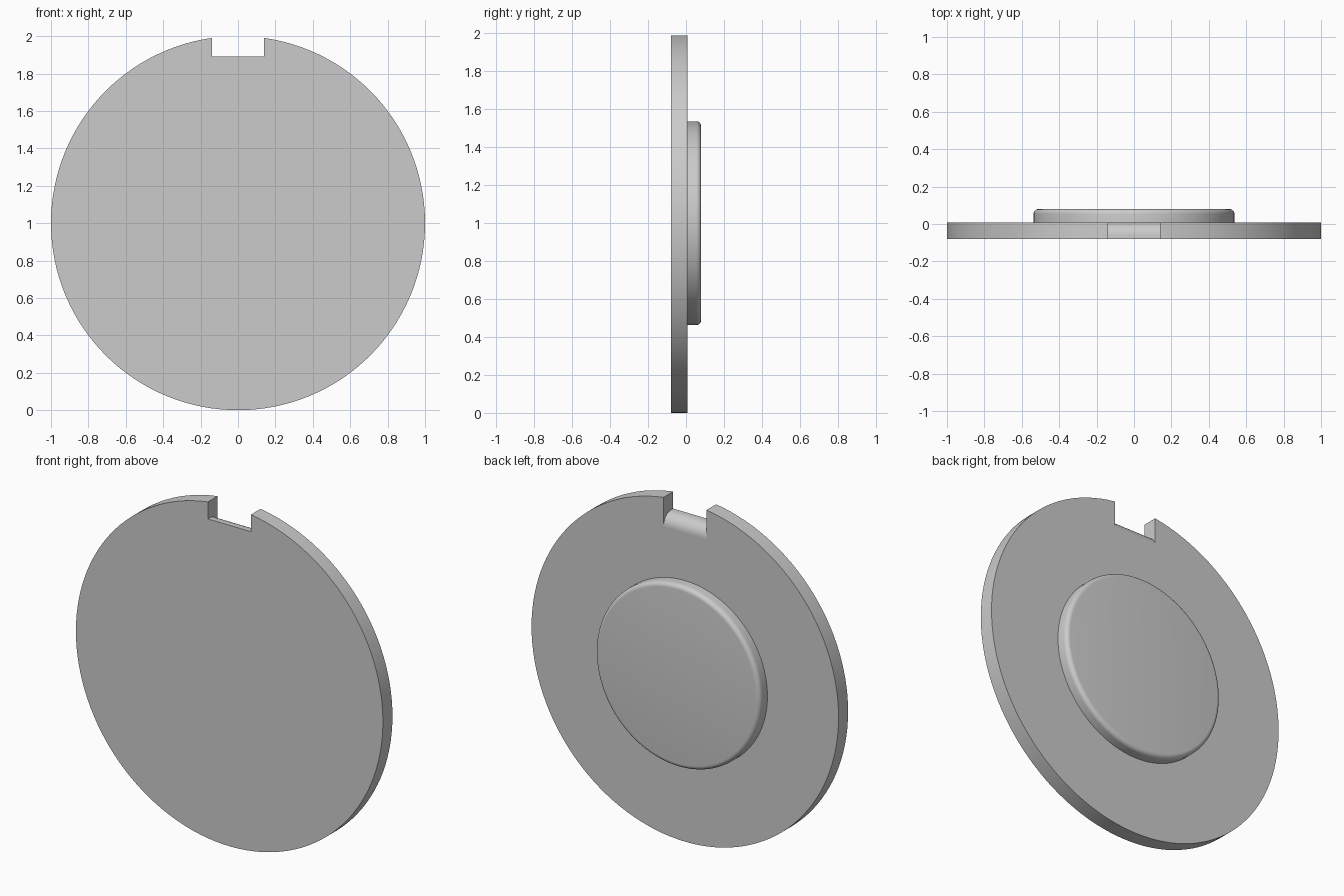
import bpy, bmesh, math
from mathutils import Matrix

if "Cube" in bpy.data.objects:
    bpy.data.objects.remove(bpy.data.objects["Cube"], do_unlink=True)

SEGMENTS = 128
FRONT, MID, BACK = -0.08, 0.009, 0.08

grey = bpy.data.materials.new("light grey")
grey.use_nodes = True
colour = (0.6, 0.6, 0.6, 1)
grey.diffuse_color = colour
grey.node_tree.nodes["Principled BSDF"].inputs["Base Color"].default_value = colour


def add_object(name, bm):
    bmesh.ops.recalc_face_normals(bm, faces=bm.faces)
    mesh = bpy.data.meshes.new(name)
    bm.to_mesh(mesh)
    bm.free()
    mesh.materials.append(grey)
    obj = bpy.data.objects.new(name, mesh)
    bpy.context.collection.objects.link(obj)
    return obj


def disc(name, radius, y0, y1, fillet=0):
    """Upright disc facing along y, with an optional rounded back rim."""
    bm = bmesh.new()
    turn = Matrix.Translation((0, (y0 + y1) / 2, 1)) @ Matrix.Rotation(math.pi / 2, 4, "X")
    bmesh.ops.create_cone(bm, cap_ends=True, segments=SEGMENTS, radius1=radius,
                          radius2=radius, depth=y1 - y0, matrix=turn)
    if fillet:
        rim = [e for e in bm.edges if all(v.co.y > y1 - 0.001 for v in e.verts)]
        bmesh.ops.bevel(bm, geom=rim, offset=fillet, segments=6, profile=0.5, affect="EDGES")
    return add_object(name, bm)


def activate(obj):
    bpy.ops.object.select_all(action="DESELECT")
    obj.select_set(True)
    bpy.context.view_layer.objects.active = obj


# Main plate and raised boss on the back
plate = disc("plate", 1.0, FRONT, MID)
boss = disc("boss", 0.537, MID - 0.01, BACK, fillet=0.026)

# Notch cutter: the floor rolls over in a quarter round towards the back
half_width, floor, radius = 0.14, 1.89, 0.07
profile = [(FRONT - 0.1, 2.2), (FRONT - 0.1, floor)]
for i in range(13):
    a = math.pi / 2 * i / 12
    profile.append((MID - radius + radius * math.sin(a), floor - radius + radius * math.cos(a)))
profile += [(MID + 0.1, floor - radius), (MID + 0.1, 2.2)]
bm = bmesh.new()
side = bm.faces.new([bm.verts.new((-half_width, y, z)) for y, z in profile])
grown = bmesh.ops.extrude_face_region(bm, geom=[side])["geom"]
bmesh.ops.translate(bm, vec=(2 * half_width, 0, 0),
                    verts=[g for g in grown if isinstance(g, bmesh.types.BMVert)])
cutter = add_object("notch_cutter", bm)

# Cut the notch, then drop the cutter
cut = plate.modifiers.new("notch", "BOOLEAN")
cut.operation = "DIFFERENCE"
cut.solver = "EXACT"
cut.object = cutter
activate(plate)
bpy.ops.object.modifier_apply(modifier=cut.name)
bpy.data.objects.remove(cutter, do_unlink=True)

for part in (plate, boss):
    activate(part)
    bpy.ops.object.shade_smooth_by_angle(angle=math.radians(30))
